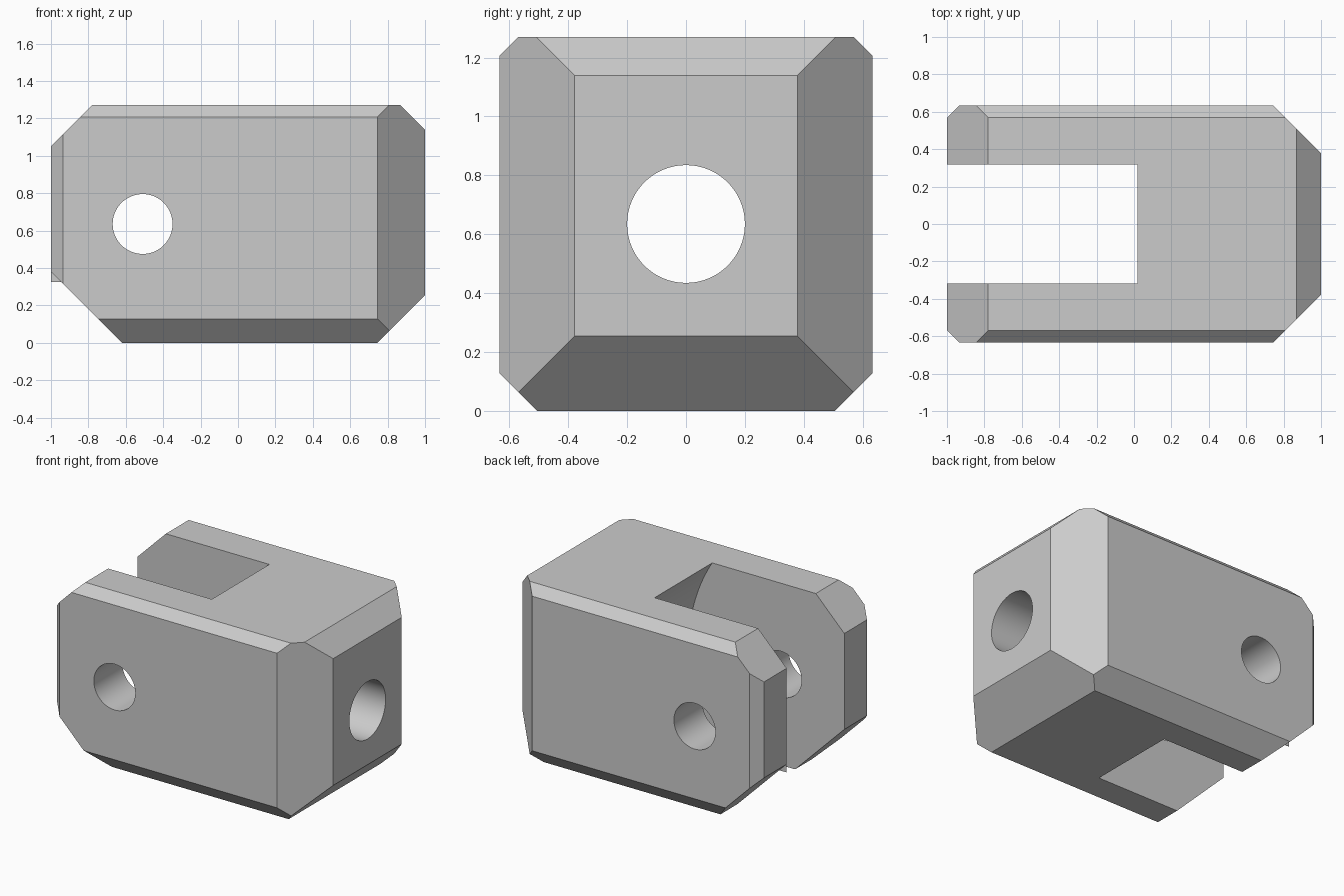
import bpy
import bmesh
import math
from mathutils import Vector

if "Cube" in bpy.data.objects:
    bpy.data.objects.remove(bpy.data.objects["Cube"], do_unlink=True)

HALF_Y, HEIGHT = 0.633, 1.27
MID_Z = HEIGHT / 2
SLOT_Y, SLOT_X = 0.318, 0.02
PIN_X = -0.51

grey = bpy.data.materials.new("plain_grey")
grey.use_nodes = True
GREY = (0.6, 0.6, 0.6, 1)
grey.diffuse_color = GREY
grey.node_tree.nodes["Principled BSDF"].inputs["Base Color"].default_value = GREY


def make_object(name, bm):
    bmesh.ops.recalc_face_normals(bm, faces=bm.faces)
    mesh = bpy.data.meshes.new(name)
    bm.to_mesh(mesh)
    bm.free()
    mesh.materials.append(grey)
    obj = bpy.data.objects.new(name, mesh)
    bpy.context.collection.objects.link(obj)
    return obj


def cylinder(name, radius, location, axis):
    bpy.ops.mesh.primitive_cylinder_add(vertices=64, radius=radius, depth=2, location=location)
    obj = bpy.context.object
    obj.name = name
    obj.rotation_euler = (math.pi / 2, 0, 0) if axis == "y" else (0, math.pi / 2, 0)
    obj.data.materials.append(grey)
    return obj


# Chamfered block: a box trimmed by 45 degree planes
bm = bmesh.new()
bmesh.ops.create_cube(bm, size=1)
bmesh.ops.scale(bm, vec=(2, 2 * HALF_Y, HEIGHT), verts=bm.verts)
bmesh.ops.translate(bm, vec=(0, 0, MID_Z), verts=bm.verts)
# Each entry: outward direction and a point on the cutting plane
cuts = [((1, 0, 1), (0.87, 0, HEIGHT)), ((1, 0, -1), (0.745, 0, 0)),
        ((-1, 0, 1), (-0.78, 0, HEIGHT)), ((-1, 0, -1), (-0.62, 0, 0))]
for s in (-1, 1):
    cuts += [((1, s, 0), (0.745, s * HALF_Y, 0)), ((-1, s, 0), (-0.935, s * HALF_Y, 0)),
             ((0, s, 1), (0, s * 0.57, HEIGHT)), ((0, s, -1), (0, s * 0.505, 0))]
for normal, point in cuts:
    bmesh.ops.bisect_plane(bm, geom=bm.verts[:] + bm.edges[:] + bm.faces[:], dist=1e-5,
                           plane_co=point, plane_no=Vector(normal).normalized(), clear_outer=True)
    bmesh.ops.holes_fill(bm, edges=[e for e in bm.edges if e.is_boundary])
body = make_object("fork_body", bm)

# Slot cutter: side profile with a curved inner end
ARC_X, EXTRA, STEPS = -1.0, 0.1, 40
radius = math.hypot(SLOT_X - ARC_X, MID_Z)
span = math.asin((MID_Z + EXTRA) / radius)
profile = [(-1.5, MID_Z + EXTRA), (-1.5, -MID_Z - EXTRA)]
for i in range(STEPS + 1):
    a = span * (2 * i / STEPS - 1)
    profile.append((ARC_X + radius * math.cos(a), radius * math.sin(a)))
bm = bmesh.new()
face = bm.faces.new([bm.verts.new((x, -SLOT_Y, MID_Z + z)) for x, z in profile])
side = bmesh.ops.extrude_face_region(bm, geom=[face])["geom"]
bmesh.ops.translate(bm, vec=(0, 2 * SLOT_Y, 0),
                    verts=[g for g in side if isinstance(g, bmesh.types.BMVert)])
slot = make_object("slot_cutter", bm)

# Cross pin hole and shaft hole
pin = cylinder("pin_hole_cutter", 0.16, (PIN_X, 0, MID_Z), "y")
shaft = cylinder("shaft_hole_cutter", 0.2, (1, 0, MID_Z), "x")

bpy.context.view_layer.objects.active = body
for cutter in (slot, pin, shaft):
    cutter.hide_render = True
    mod = body.modifiers.new(cutter.name, "BOOLEAN")
    mod.operation = "DIFFERENCE"
    mod.solver = "EXACT"
    mod.object = cutter
    bpy.ops.object.modifier_apply(modifier=mod.name)
    bpy.data.objects.remove(cutter, do_unlink=True)

# Smooth bores with crisp chamfers
bpy.ops.object.select_all(action="DESELECT")
body.select_set(True)
bpy.ops.object.shade_smooth_by_angle(angle=math.radians(20))

# Tiny flat tab on the inner tip of the rear arm
bm = bmesh.new()
tab = bm.faces.new([bm.verts.new((x, SLOT_Y, z))
                    for x, z in ((-1, 0.325), (-0.935, 0.325), (-1, 0.38))])
side = bmesh.ops.extrude_face_region(bm, geom=[tab])["geom"]
bmesh.ops.translate(bm, vec=(0, 0.004, 0),
                    verts=[g for g in side if isinstance(g, bmesh.types.BMVert)])
make_object("inner_tip_tab", bm)
